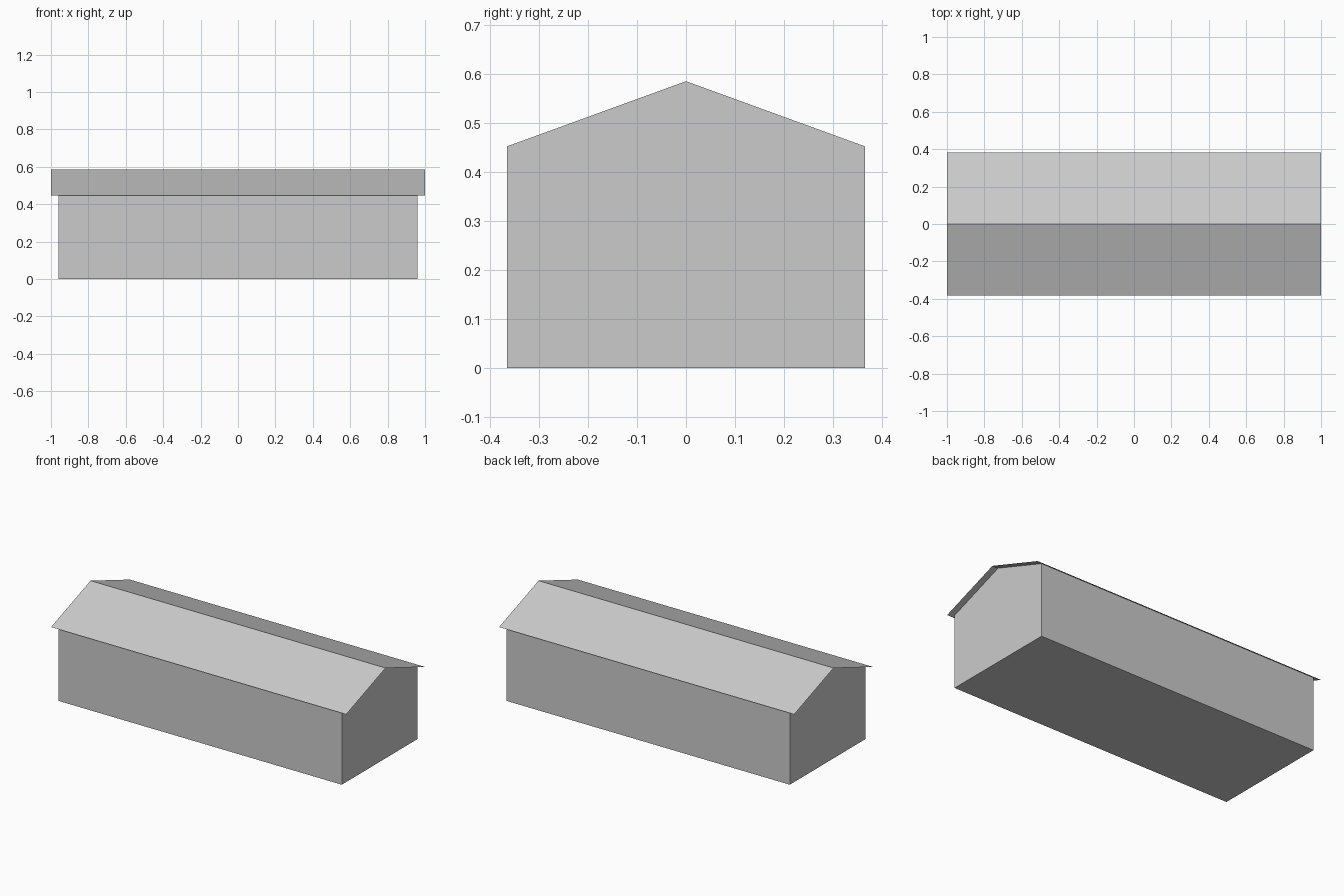
import bpy
import bmesh

cube = bpy.data.objects.get("Cube")
if cube:
    bpy.data.objects.remove(cube, do_unlink=True)

# Shared dimensions
RIDGE = 0.586
SLOPE = 0.364
WALL_X, WALL_Y = 0.96, 0.366
ROOF_X, ROOF_Y = 1.0, 0.381

grey = bpy.data.materials.new("light_grey")
grey.use_nodes = True
colour = (0.6, 0.6, 0.6, 1)
grey.diffuse_color = colour
grey.node_tree.nodes["Principled BSDF"].inputs["Base Color"].default_value = colour


def roof_height(y):
    return RIDGE - SLOPE * abs(y)


def extrude_profile(name, profile, half_length, sides, capped):
    """Sweep a (y, z) profile along x; sides lists the profile edges to fill."""
    bm = bmesh.new()
    ends = [[bm.verts.new((x, y, z)) for y, z in profile]
            for x in (-half_length, half_length)]
    n = len(profile)
    for i in sides:
        j = (i + 1) % n
        bm.faces.new((ends[0][i], ends[1][i], ends[1][j], ends[0][j]))
    if capped:
        for end in ends:
            bm.faces.new(end)
        bmesh.ops.recalc_face_normals(bm, faces=bm.faces)
    mesh = bpy.data.meshes.new(name)
    bm.to_mesh(mesh)
    bm.free()
    mesh.materials.append(grey)
    obj = bpy.data.objects.new(name, mesh)
    bpy.context.collection.objects.link(obj)
    return obj


# Walls with gable ends and floor, left open under the roof
eave = roof_height(WALL_Y)
extrude_profile("walls",
                [(-WALL_Y, eave), (-WALL_Y, 0), (WALL_Y, 0), (WALL_Y, eave), (0, RIDGE)],
                WALL_X, sides=(0, 1, 2), capped=True)

# Thin gabled roof sheet with a small overhang
edge = roof_height(ROOF_Y)
extrude_profile("roof", [(-ROOF_Y, edge), (0, RIDGE), (ROOF_Y, edge)],
                ROOF_X, sides=(0, 1), capped=False)
